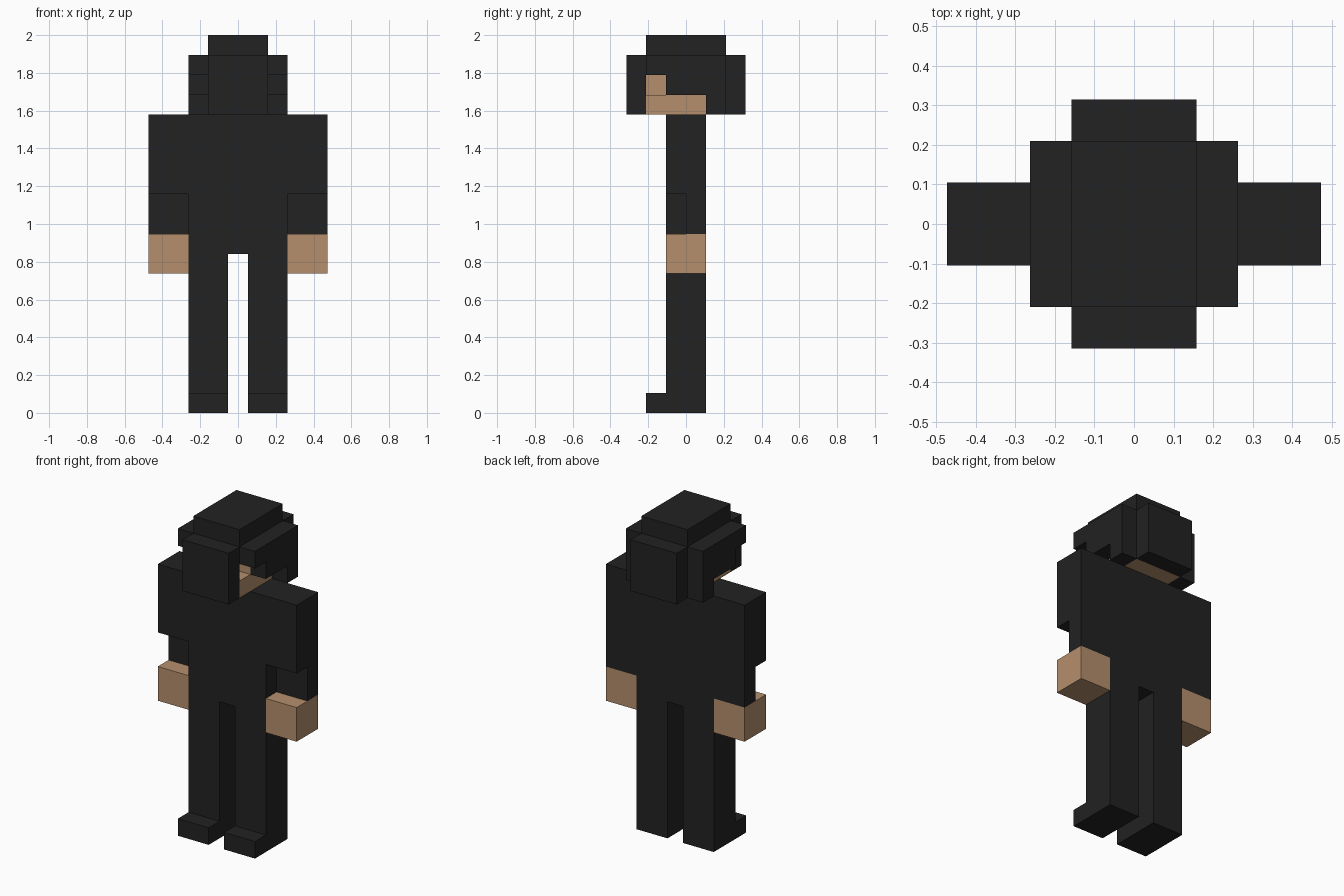
import bpy
import bmesh

U = 2 / 19  # one block; the figure is 19 blocks tall

cube = bpy.data.objects.get("Cube")
if cube:
    bpy.data.objects.remove(cube, do_unlink=True)


def material(name, rgb):
    m = bpy.data.materials.new(name)
    m.use_nodes = True
    m.diffuse_color = (*rgb, 1)
    m.node_tree.nodes["Principled BSDF"].inputs["Base Color"].default_value = (*rgb, 1)
    return m


CLOTH = material("black cloth", (0.016, 0.016, 0.016))
SKIN = material("tan skin", (0.46, 0.275, 0.153))


def part(name, mat, *boxes):
    """One object from boxes given in blocks as (x0, x1, y0, y1, z0, z1)."""
    bm = bmesh.new()
    for x0, x1, y0, y1, z0, z1 in boxes:
        verts = bmesh.ops.create_cube(bm, size=1)["verts"]
        bmesh.ops.scale(bm, verts=verts, vec=((x1 - x0) * U, (y1 - y0) * U, (z1 - z0) * U))
        bmesh.ops.translate(bm, verts=verts, vec=((x0 + x1) / 2 * U, (y0 + y1) / 2 * U, (z0 + z1) / 2 * U))
    mesh = bpy.data.meshes.new(name)
    bm.to_mesh(mesh)
    bm.free()
    mesh.materials.append(mat)
    obj = bpy.data.objects.new(name, mesh)
    bpy.context.collection.objects.link(obj)
    return obj


def pair(name, mat, *boxes):
    """Left part on +x and its mirror image on -x."""
    part("left_" + name, mat, *boxes)
    part("right_" + name, mat, *[(-b[1], -b[0], *b[2:]) for b in boxes])


# Body
part("torso", CLOTH, (-2.5, 2.5, -1, 1, 8, 15))

# Limbs: sleeves are cut back at the front above the hands
pair("leg", CLOTH, (0.5, 2.5, -1, 1, 0, 8))
pair("foot", CLOTH, (0.5, 2.5, -2, -1, 0, 1))
pair("sleeve", CLOTH, (2.5, 4.5, -1, 1, 11, 15), (2.5, 4.5, 0, 1, 9, 11))
pair("hand", SKIN, (2.5, 4.5, -1, 1, 7, 9))

# Head: jaw, nose between the eye sockets, skull and brow
part("head", SKIN,
     (-1.5, 1.5, -2, 2, 15, 16),
     (-0.5, 0.5, -2, -1, 16, 17),
     (-1.5, 1.5, -1, 2, 16, 17),
     (-1.5, 1.5, -2, 2, 17, 18))

# Hood: crown, front and back panels, stepped side panels
part("hood_crown", CLOTH, (-1.5, 1.5, -2, 2, 18, 19))
part("hood_front", CLOTH, (-1.5, 1.5, -3, -2, 15, 18))
part("hood_back", CLOTH, (-1.5, 1.5, 2, 3, 15, 18))
pair("hood_side", CLOTH,
     (1.5, 2.5, -2, -1, 17, 18),
     (1.5, 2.5, -1, 1, 16, 18),
     (1.5, 2.5, 1, 2, 15, 18))
